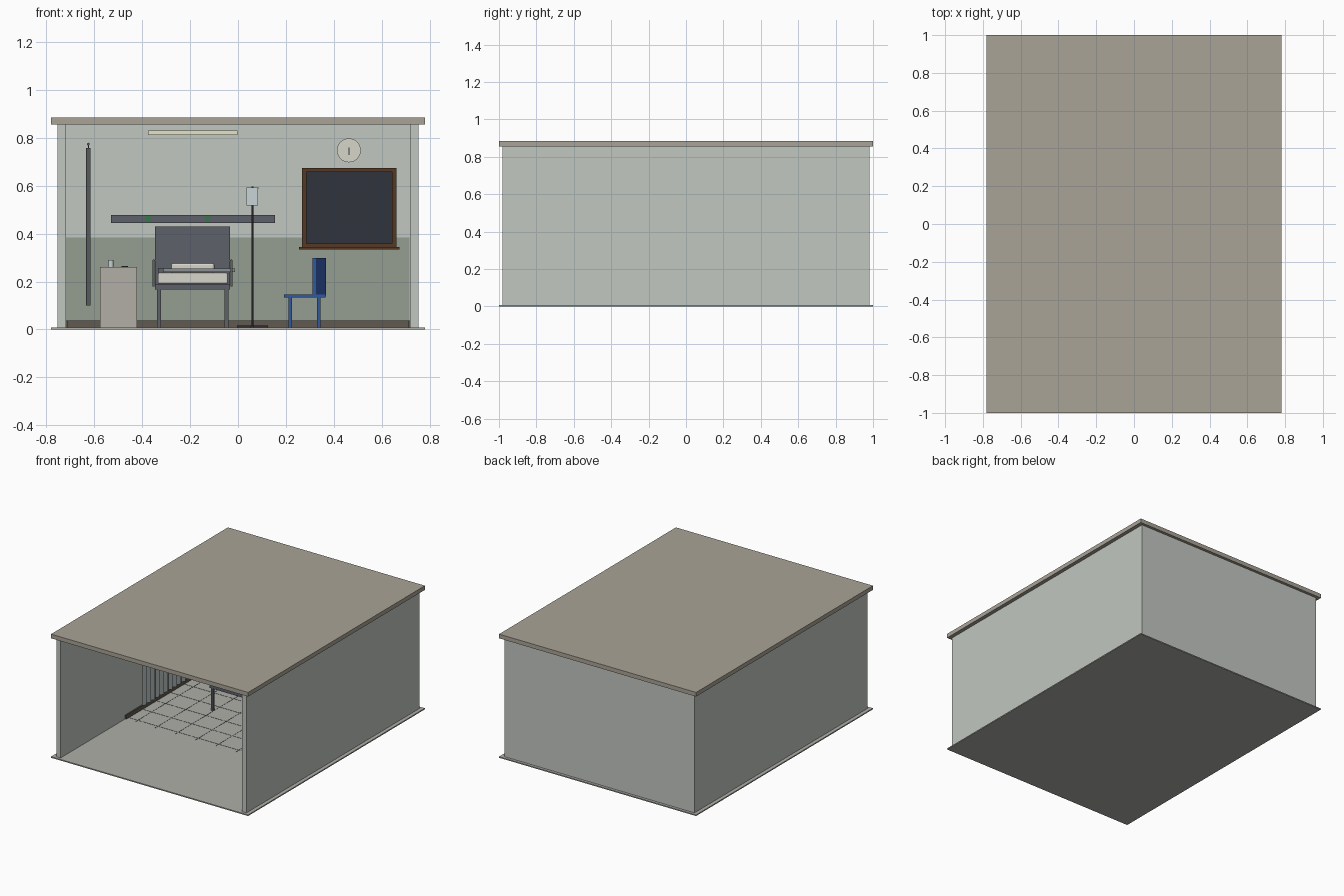
import bpy, bmesh, math

if "Cube" in bpy.data.objects:
    bpy.data.objects.remove(bpy.data.objects["Cube"])

def mat(name, r, g, b):
    m = bpy.data.materials.new(name)
    m.diffuse_color = (r, g, b, 1)
    m.use_nodes = True
    m.node_tree.nodes["Principled BSDF"].inputs["Base Color"].default_value = m.diffuse_color
    return m

WALL = mat("wall paint", .54, .57, .53)
ROOF = mat("roof", .40, .37, .31)
FLOOR = mat("floor", .42, .43, .39)
GREEN = mat("lower wall paint", .30, .34, .28)
BROWN = mat("skirting", .12, .10, .08)
STEEL = mat("steel", .11, .12, .14)
DARK = mat("dark", .03, .03, .035)
CREAM = mat("linen", .68, .67, .60)
LAMP = mat("lamp", .78, .78, .58)
WOOD = mat("wood", .09, .04, .018)
GLASS = mat("night glass", .03, .035, .045)
BLUE = mat("blue frame", .03, .10, .35)
NAVY = mat("navy", .01, .03, .12)
OUTLET = mat("outlet", .03, .20, .06)
CABINET = mat("cabinet", .45, .43, .39)
BAG = mat("fluid bag", .58, .66, .68)
CLOTH = mat("curtain", .33, .38, .37)
GREY = mat("table grey", .25, .28, .30)

def finish(bm, name, m):
    me = bpy.data.meshes.new(name)
    bm.to_mesh(me)
    bm.free()
    ob = bpy.data.objects.new(name, me)
    bpy.context.collection.objects.link(ob)
    me.materials.append(m)
    return ob

def box(name, x0, x1, y0, y1, z0, z1, m):
    bm = bmesh.new()
    bmesh.ops.create_cube(bm, size=1)
    for v in bm.verts:
        v.co = ((x0 + x1) / 2 + v.co.x * (x1 - x0),
                (y0 + y1) / 2 + v.co.y * (y1 - y0),
                (z0 + z1) / 2 + v.co.z * (z1 - z0))
    return finish(bm, name, m)

def cyl(name, center, r, length, m, axis='Z', seg=16):
    bm = bmesh.new()
    bmesh.ops.create_cone(bm, cap_ends=True, segments=seg, radius1=r, radius2=r, depth=length)
    ob = finish(bm, name, m)
    ob.location = center
    ob.rotation_euler = {'X': (0, math.pi / 2, 0), 'Y': (math.pi / 2, 0, 0), 'Z': (0, 0, 0)}[axis]
    for p in ob.data.polygons:
        p.use_smooth = len(p.vertices) == 4
    return ob

B = .945    # inner face of the back wall
F = .008    # floor level
S = -.25    # front end of the finished part of the room

# Shell
box("floor", -.78, .78, -1, 1, 0, F, FLOOR)
box("roof", -.78, .78, -1, 1, .855, .885, ROOF)
box("back_wall", -.72, .72, B, .98, F, .855, WALL)
box("back_wainscot", -.718, .716, B - .004, B, F, .385, GREEN)
box("back_skirting", -.718, .716, B - .012, B - .004, F, .037, BROWN)
for s, n in ((-1, "left"), (1, "right")):
    a, b = sorted((s * .718, s * .753))
    box(n + "_wall", a, b, -.98, .98, F, .855, WALL)
    a, b = sorted((s * .710, s * .718))
    box(n + "_skirting", a, b, S, B, F, .037, BROWN)

# Floor tile joints
for i in range(9):
    x = -.64 + .16 * i
    box("tile_joint_long", x - .002, x + .002, S, B - .012, F, F + .001, STEEL)
for i in range(8):
    y = -.22 + .157 * i
    box("tile_joint_cross", -.71, .71, y - .002, y + .002, F, F + .001, STEEL)

# Window with blind
box("window_glass", .285, .645, B - .012, B, .357, .66, GLASS)
for n, a in (("left", .268), ("right", .644)):
    box("window_frame_" + n, a, a + .018, B - .03, B, .343, .675, WOOD)
for n, z in (("bottom", .343), ("top", .658)):
    box("window_frame_" + n, .286, .644, B - .03, B, z, z + .017, WOOD)
for i in range(8):
    z = .378 + i * .037
    box("blind_slat", .287, .643, B - .018, B - .012, z, z + .031, GLASS)
box("window_sill", .255, .675, B - .055, B, .335, .345, WOOD)

# Clock
cyl("clock_face", (.463, B - .01, .748), .05, .02, CREAM, 'Y', 32)
box("clock_hand", .461, .465, B - .024, B - .02, .728, .76, DARK)

# Lamp and service rail on the back wall
box("wall_lamp", -.375, -.003, B - .05, B, .812, .831, LAMP)
box("service_rail", -.53, .155, B - .035, B, .445, .479, STEEL)
for x in (-.376, -.127):
    box("outlet", x - .011, x + .011, B - .041, B - .035, .449, .475, OUTLET)

# Bed
for x in (-.33, -.048):
    for y in (.185, .86):
        box("bed_leg", x - .008, x + .008, y - .008, y + .008, F, .17, STEEL)
box("bed_frame", -.347, -.033, .175, .88, .167, .19, STEEL)
box("headboard", -.347, -.033, .88, .90, .167, .43, STEEL)
mattress = box("mattress", -.335, -.043, .185, .878, .19, .237, CREAM)
pillow = box("pillow", -.28, -.098, .74, .865, .237, .277, CREAM)
for ob, w in ((mattress, .006), (pillow, .008)):
    mod = ob.modifiers.new("soft_edges", 'BEVEL')
    mod.width, mod.segments = w, 2
for x in (-.352, -.028):
    cyl("bed_side_rail", (x, .58, .288), .005, .46, STEEL, 'Y', 8)
    for y in (.36, .80):
        box("bed_rail_post", x - .004, x + .004, y - .004, y + .004, .18, .288, STEEL)
box("blanket", -.334, -.312, .36, .60, .237, .256, STEEL)
box("overbed_table_top", -.312, -.012, .38, .52, .24, .254, GREY)

# Bedside cabinet with cup
box("cabinet", -.577, -.422, .74, .91, F, .26, CABINET)
cyl("cup", (-.531, .80, .275), .011, .03, BAG)
box("cabinet_tray", -.486, -.46, .78, .82, .26, .265, DARK)

# Drip stand
cyl("stand_pole", (.06, .72, .303), .004, .59, DARK, 'Z', 10)
box("stand_foot_x", -.005, .126, .713, .727, F, .016, DARK)
box("stand_foot_y", .053, .067, .655, .785, F, .016, DARK)
box("stand_hook", .035, .085, .717, .723, .589, .593, DARK)
box("fluid_bag", .036, .084, .70, .715, .518, .592, BAG)

# Chair facing the bed
box("chair_seat", .192, .366, .52, .69, .134, .146, BLUE)
for x in (.218, .337):
    for y in (.53, .68):
        box("chair_leg", x - .007, x + .007, y - .007, y + .007, F, .134, BLUE)
for y in (.53, .68):
    box("chair_back_post", .312, .325, y - .01, y + .01, .146, .298, BLUE)
box("chair_back", .325, .367, .52, .69, .137, .298, NAVY)

# Pleated curtain on a rail
bm = bmesh.new()
n = 40
cols = []
for i in range(n + 1):
    x = -.625 + (.008 if i % 2 else -.008)
    y = -.18 + i * .98 / n
    cols.append([bm.verts.new((x, y, z)) for z in (.1, .758)])
for a, b in zip(cols, cols[1:]):
    bm.faces.new((a[0], b[0], b[1], a[1]))
curtain = finish(bm, "curtain", CLOTH)
mod = curtain.modifiers.new("cloth_thickness", 'SOLIDIFY')
mod.thickness, mod.offset = .003, 0
cyl("curtain_rail", (-.625, .36, .774), .006, 1.16, STEEL, 'Y', 8)
for i in range(10):
    box("curtain_hook", -.627, -.623, -.16 + i * .104, -.156 + i * .104, .755, .77, STEEL)
